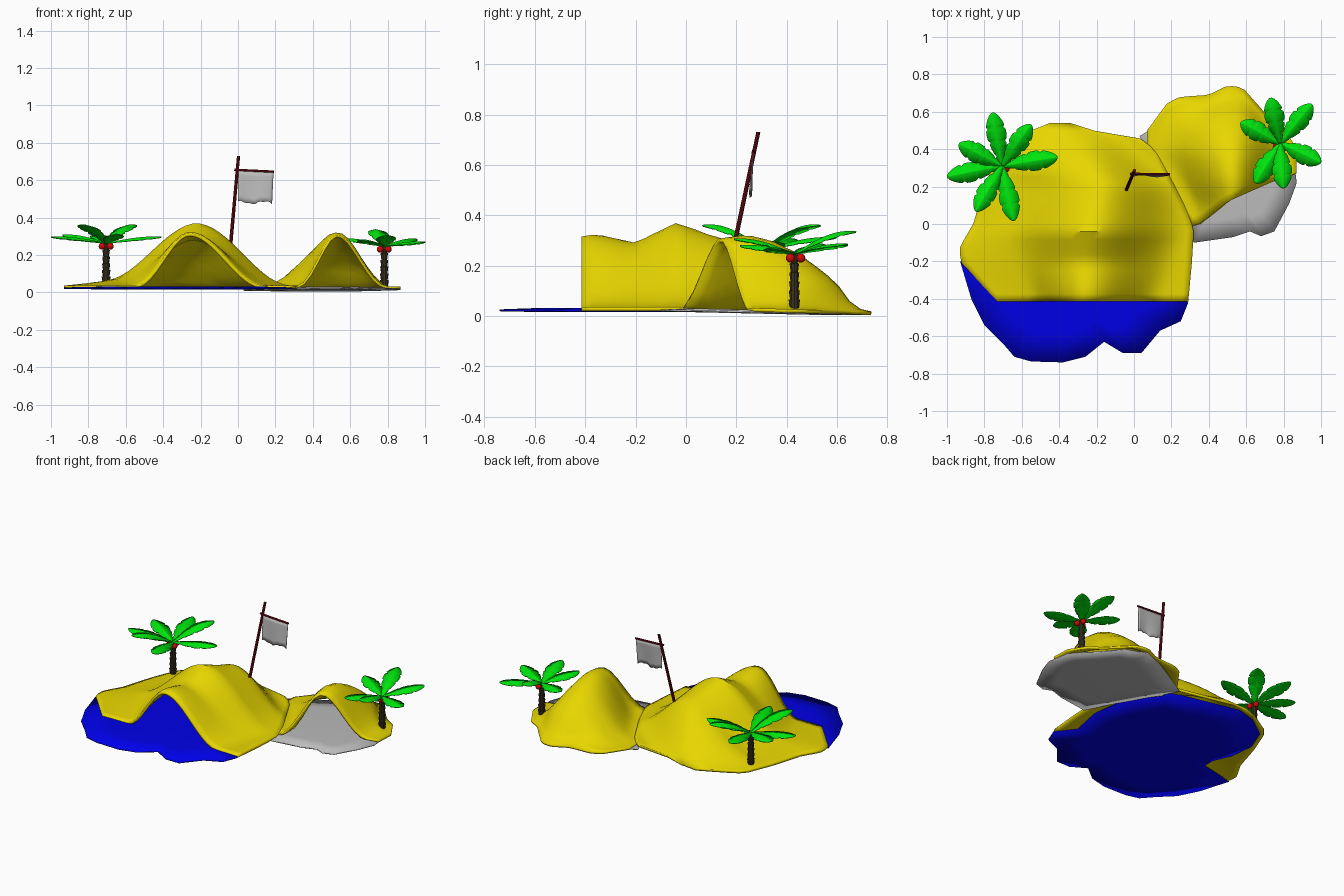
import bpy, math
from mathutils import Vector

cube = bpy.data.objects.get("Cube")
if cube:
    bpy.data.objects.remove(cube, do_unlink=True)


def material(name, rgb):
    m = bpy.data.materials.new(name)
    m.use_nodes = True
    m.diffuse_color = (*rgb, 1)
    m.node_tree.nodes["Principled BSDF"].inputs["Base Color"].default_value = (*rgb, 1)
    return m


SAND = material("sand yellow", (0.8, 0.67, 0))
WATER = material("water blue", (0, 0, 0.8))
GREY = material("pale grey", (0.5, 0.5, 0.5))
LEAF = material("leaf green", (0, 0.78, 0.004))
BARK = material("dark bark", (0.045, 0.036, 0.015))
RED = material("fruit red", (0.66, 0.002, 0.002))
POLE = material("pole dark red", (0.19, 0.004, 0.01))


def make(name, verts, faces, mat, thickness=0, offset=-1, angle=40):
    """Mesh object with outward normals, optional thickness and smooth shading."""
    me = bpy.data.meshes.new(name)
    me.from_pydata(verts, [], faces)
    ob = bpy.data.objects.new(name, me)
    bpy.context.collection.objects.link(ob)
    me.materials.append(mat)
    if thickness:
        mod = ob.modifiers.new("thickness", 'SOLIDIFY')
        mod.thickness, mod.offset = thickness, offset
    bpy.ops.object.select_all(action='DESELECT')
    bpy.context.view_layer.objects.active = ob
    ob.select_set(True)
    if angle >= 180:
        bpy.ops.object.shade_smooth()
    else:
        bpy.ops.object.shade_smooth_by_angle(angle=math.radians(angle))


def interp(table, t):
    """Linear lookup in a list of (key, value) pairs."""
    for (a, u), (b, v) in zip(table, table[1:]):
        if t <= b:
            return u + (v - u) * max(0, t - a) / (b - a)
    return table[-1][1]


def bell(d, left, right):
    t = min(1, abs(d) / (left if d < 0 else right))
    return 0.5 + 0.5 * math.cos(math.pi * t)


def grid_faces(rows, cols):
    return [(r * cols + c, r * cols + c + 1, (r + 1) * cols + c + 1, (r + 1) * cols + c)
            for r in range(rows - 1) for c in range(cols - 1)]


# Large hill: open shell lofted from the front arch to the back shore
left_shore = [(-.415, -.73), (-.2, -.93), (-.12, -.93), (0, -.86), (.2, -.8),
              (.4, -.72), (.5, -.55), (.54, -.45)]
right_shore = [(-.415, .29), (-.2, .31), (-.03, .32), (.1, .27), (.2, .22),
               (.4, .11), (.46, .03), (.5, -.22), (.54, -.34)]
ridge = [(-.415, .28), (-.36, .29), (-.2, .255), (-.04, .335), (.1, .285),
         (.22, .25), (.35, .16), (.45, .07), (.54, 0)]
center = [(-.415, -.26), (-.04, -.23), (.2, -.17), (.54, -.35)]
left_reach = [(-.415, .29), (-.2, .4), (-.04, .47), (.3, .55), (.5, .3), (.54, .15)]
right_reach = [(-.415, .4), (-.2, .47), (-.04, .52), (.15, .46), (.3, .38), (.46, .28),
               (.54, .05)]
foot = [(-.415, 0), (-.2, .2), (-.04, .3)]
ROWS, COLS = 24, 33
verts = []
for r in range(ROWS):
    y = -.415 + .955 * r / (ROWS - 1)
    xl, xr, mid, tail = (interp(t, y) for t in (left_shore, right_shore, center, foot))
    for c in range(COLS):
        x = xl + (xr - xl) * c / (COLS - 1)
        f = bell(x - mid, interp(left_reach, y), interp(right_reach, y))
        if x < mid:
            # Long gentle foot on the right-hand slope
            f += tail * ((x - xl) / (mid - xl) - f)
        verts.append((x, y, .036 + interp(ridge, y) * f))
make("large_hill", verts, grid_faces(ROWS, COLS), SAND, .016)

# Small hill: columns run from the slanted opening to the back shore
front_shore = [(.07, .35), (.32, -.02), (.5, .12), (.75, .23), (.87, .27)]
back_shore = [(.07, .5), (.18, .65), (.25, .68), (.4, .69), (.5, .74), (.58, .73),
              (.66, .64), (.72, .57), (.8, .52), (.87, .4)]
fall = [(-.02, .26), (.14, .275), (.24, .29), (.34, .27), (.45, .22), (.55, .15),
        (.66, .05), (.74, 0)]
ROWS, COLS = 24, 15
verts = []
for r in range(ROWS):
    x = .07 + .8 * r / (ROWS - 1)
    yf, yb = interp(front_shore, x), interp(back_shore, x)
    for c in range(COLS):
        y = yf + (yb - yf) * c / (COLS - 1)
        base = .034 - .016 * min(1, max(0, (y - .2) / .5))
        wide = min(1, max(0, (y - .1) / .3))
        shore = min(1, (yb - y) / .13)
        z = base + shore * interp(fall, y) * bell(x - .53, .22 + .2 * wide, .24 + .06 * wide)
        verts.append((x, y, z))
make("small_hill", verts, [f[::-1] for f in grid_faces(ROWS, COLS)], SAND, .014)


def sheet(name, outline, mat, top, thick, slope):
    """Thin lens-like sheet with a softly rounded rim."""
    n = len(outline)
    cx = sum(p[0] for p in outline) / n
    cy = sum(p[1] for p in outline) / n
    verts = []
    for scale, dz in ((.7, 0), (1, -thick * .35), (1, -thick * .8), (.7, -thick)):
        for px, py in outline:
            x, y = cx + (px - cx) * scale, cy + (py - cy) * scale
            verts.append((x, y, top + dz - slope * max(0, y)))
    faces = [(k * n + i, (k + 1) * n + i, (k + 1) * n + (i + 1) % n, k * n + (i + 1) % n)
             for k in range(3) for i in range(n)]
    faces += [tuple(range(n)), tuple(reversed(range(3 * n, 4 * n)))]
    make(name, verts, faces, mat, angle=180)


# Water and grey ground sheets, listed counter-clockwise
sheet("water_sheet", [
    (-.93, -.2), (-.87, -.4), (-.8, -.54), (-.7, -.64), (-.64, -.71), (-.55, -.735),
    (-.38, -.74), (-.26, -.71), (-.16, -.63), (-.06, -.69), (.04, -.69), (.14, -.57),
    (.25, -.52), (.29, -.42), (.2, -.3), (.24, -.1), (.2, .15), (.06, .4), (-.2, .46),
    (-.42, .51), (-.56, .47), (-.7, .37), (-.76, .22), (-.74, .05), (-.69, -.07),
    (-.69, -.15)], WATER, .032, .016, 0)
sheet("grey_ground", [
    (.32, -.1), (.53, -.07), (.62, -.04), (.68, -.065), (.75, -.04), (.83, .11),
    (.87, .22), (.85, .38), (.72, .52), (.62, .65), (.48, .71), (.3, .63), (.11, .52),
    (.03, .47), (.08, .36), (.22, .1)], GREY, .031, .015, .022)


def leaf(name, base, angle, length, lift):
    """Rising frond, broad near the tip, with small notches and a raised midrib."""
    steps = 24
    d = Vector((math.cos(angle), math.sin(angle), 0))
    side = Vector((-d.y, d.x, 0))
    verts = []
    for i in range(steps + 1):
        s = i / steps
        w = .007 + .046 * math.sin(math.pi * s ** 1.45) ** .75 if i < steps else .006
        if i % 6 == 5 and i < steps - 1:
            w *= .8
        mid = base + d * length * s + Vector((0, 0, lift * math.sin(s * 1.75)))
        for k in (-1, 0, 1):
            verts.append(mid + side * w * k - Vector((0, 0, .25 * w * abs(k))))
    make(name, verts, [f[::-1] for f in grid_faces(steps + 1, 3)], LEAF, .004, 0, 25)


def tube(name, rings, mat, sides=10):
    """Capped tube through (centre, radius) rings."""
    verts = [p + Vector((r * math.cos(a), r * math.sin(a), 0)) for p, r in rings
             for a in (2 * math.pi * k / sides for k in range(sides))]
    faces = [(j * sides + k, j * sides + (k + 1) % sides,
              (j + 1) * sides + (k + 1) % sides, (j + 1) * sides + k)
             for j in range(len(rings) - 1) for k in range(sides)]
    last = (len(rings) - 1) * sides
    faces += [tuple(reversed(range(sides))), tuple(range(last, last + sides))]
    make(name, verts, faces, mat, angle=35)


def palm(name, x, y, z0, z1, fronds):
    # Trunk of stacked flared segments
    rings = []
    for i in range(6):
        low, high = (z0 + (z1 - z0) * (i + k) / 6 for k in (0, .97))
        rings += [(Vector((x, y, low)), .019 - .001 * i), (Vector((x, y, high)), .024 - .001 * i)]
    tube(name + "_trunk", rings, BARK)
    for i, (deg, length, lift) in enumerate(fronds):
        leaf(f"{name}_frond_{i}", Vector((x, y, z1)), math.radians(deg), length, lift)
    for i in range(3):
        a = math.radians(215 + 110 * i)
        bpy.ops.mesh.primitive_uv_sphere_add(
            segments=12, ring_count=8, radius=.018,
            location=(x + .027 * math.cos(a), y + .027 * math.sin(a), z1 - .016))
        fruit = bpy.context.object
        fruit.name = f"{name}_fruit_{i}"
        fruit.data.materials.append(RED)
        bpy.ops.object.shade_smooth()


palm("right_palm", -.705, .31, .05, .262, [
    (100, .29, .05), (55, .27, .1), (9, .3, .035), (-78, .3, .05),
    (-120, .28, .1), (191, .3, .035), (153, .26, .045)])
palm("left_palm", .782, .43, .03, .246, [
    (102, .25, .09), (51, .27, .04), (-25, .24, .025), (-86, .24, .06),
    (-122, .25, .035), (152, .24, .04)])

# Leaning flagpole with crossbar
tube("flagpole", [(Vector((-.04, .185, .25)), .0095), (Vector((.003, .287, .73)), .0085)], POLE)
start, end = Vector((-.02, .268, .655)), Vector((.193, .266, .645))
bpy.ops.mesh.primitive_cylinder_add(
    vertices=8, radius=.0065, depth=(end - start).length, location=(start + end) / 2,
    rotation=(end - start).to_track_quat('Z', 'Y').to_euler())
crossbar = bpy.context.object
crossbar.name = "crossbar"
crossbar.data.materials.append(POLE)

# Rippled flag with a ragged lower edge
ROWS, COLS = 7, 13
verts = []
for r in range(ROWS):
    v = r / (ROWS - 1)
    for c in range(COLS):
        u = c / (COLS - 1)
        bottom = .48 + .007 * math.sin(9 * u + 1) + .004 * math.sin(23 * u)
        verts.append((.19 * u - .008 * v * u, .266 - .01 * v + .005 * v * math.sin(7 * u),
                      (.652 - .008 * u) * (1 - v) + bottom * v))
make("flag", verts, grid_faces(ROWS, COLS), GREY, .003, 0)
